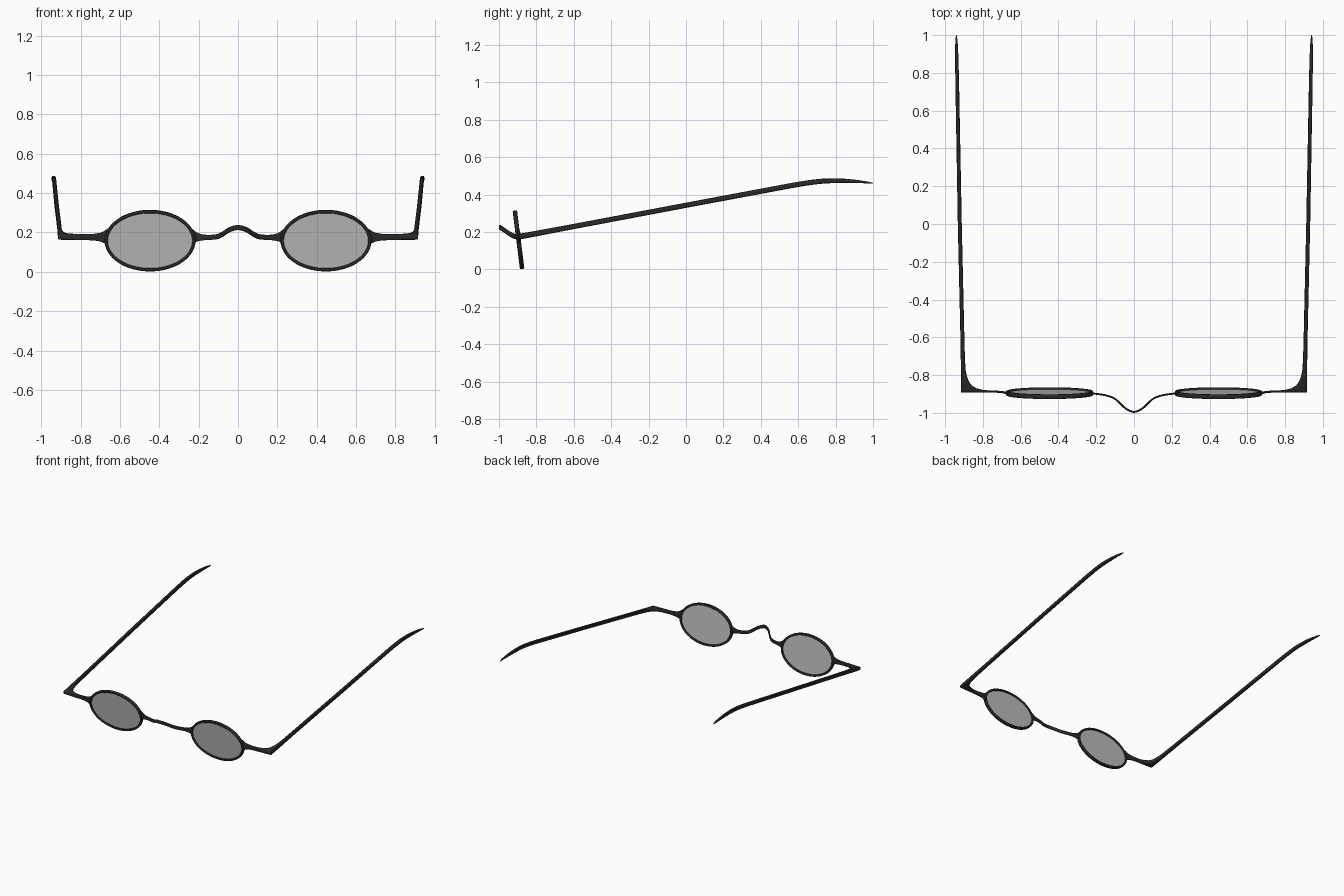
import bpy, bmesh, math
from mathutils import Vector

if "Cube" in bpy.data.objects:
    bpy.data.objects.remove(bpy.data.objects["Cube"])


def material(name, rgba):
    m = bpy.data.materials.new(name)
    m.diffuse_color = rgba
    m.use_nodes = True
    m.node_tree.nodes["Principled BSDF"].inputs["Base Color"].default_value = m.diffuse_color
    return m


FRAME = material("frame_black", (0.022, 0.022, 0.023, 1))
LENS = material("lens_grey", (0.5, 0.5, 0.5, 1))
TILT = math.radians(7.2)
CENTRE = Vector((0.447, -0.8955, 0.1585))

# rounded-rectangle cross-section in the range -1..1
C = 0.55
SECTION = [(-1, -C), (-1, C), (-0.86, 0.86), (-C, 1), (C, 1), (0.86, 0.86),
           (1, C), (1, -C), (0.86, -0.86), (C, -1), (-C, -1), (-0.86, -0.86)]


def loft(name, rings, mat, closed=False, mirror=True):
    bm = bmesh.new()
    vs = [[bm.verts.new(p) for p in r] for r in rings]
    n = len(vs[0])
    for i in range(len(vs) if closed else len(vs) - 1):
        a, b = vs[i], vs[(i + 1) % len(vs)]
        for j in range(n):
            k = (j + 1) % n
            bm.faces.new((a[j], a[k], b[k], b[j]))
    if not closed:
        bm.faces.new(vs[0])
        bm.faces.new(vs[-1])
    bmesh.ops.recalc_face_normals(bm, faces=bm.faces)
    me = bpy.data.meshes.new(name)
    bm.to_mesh(me)
    bm.free()
    me.shade_smooth()
    me.set_sharp_from_angle(angle=math.radians(40))
    me.materials.append(mat)
    ob = bpy.data.objects.new(name, me)
    bpy.context.collection.objects.link(ob)
    if mirror:
        ob.modifiers.new("Mirror", 'MIRROR').use_mirror_merge = False
    return ob


def bar_ring(outer, inner, h):
    # section spanning from outer to inner point, with half height h
    o, i = Vector(outer), Vector(inner)
    return [o.lerp(i, (a + 1) / 2) + Vector((0, 0, b * h)) for a, b in SECTION]


def on_lens(x, y, z):
    # tilted lens plane to world
    return CENTRE + Vector((x, y * math.cos(TILT) - z * math.sin(TILT),
                            y * math.sin(TILT) + z * math.cos(TILT)))


# rims
N = 64
rings = []
for i in range(N):
    t = 2 * math.pi * i / N
    c, s = math.cos(t), math.sin(t)
    rings.append([on_lens((0.223 + 0.008 * a) * c, 0.012 * b, (0.149 + 0.008 * a) * s)
                  for a, b in SECTION])
loft("rim", rings, FRAME, closed=True)

# lenses
loft("lens", [[on_lens(0.219 * math.cos(2 * math.pi * i / N), y,
                       0.145 * math.sin(2 * math.pi * i / N)) for i in range(N)]
              for y in (-0.003, 0.003)], LENS)

# side arms: hinge bar, filled corner and temple in one sweep
# (outer x, outer y, inner x, inner y, half height)
ZB = 0.176
PLAN = [(0.664, -0.904, 0.664, -0.889, 0.044), (0.680, -0.900, 0.680, -0.887, 0.031),
        (0.700, -0.895, 0.700, -0.884, 0.022), (0.730, -0.893, 0.730, -0.882, 0.017),
        (0.770, -0.892, 0.770, -0.881, 0.015), (0.810, -0.892, 0.800, -0.878, 0.015),
        (0.850, -0.892, 0.835, -0.869, 0.015), (0.885, -0.892, 0.859, -0.854, 0.015),
        (0.915, -0.892, 0.874, -0.834, 0.015), (0.9155, -0.850, 0.884, -0.808, 0.015),
        (0.916, -0.800, 0.891, -0.775, 0.015), (0.917, -0.730, 0.895, -0.715, 0.0145),
        (0.919, -0.600, 0.898, -0.600, 0.014)]


def rise(y):
    return ZB + 0.1885 * max(0, y + 0.885)


rings = [bar_ring((ox, oy, rise(oy)), (ix, iy, rise(iy)), h) for ox, oy, ix, iy, h in PLAN]
# temple: y, z, half width, half height
for y, z, w, h in [(0, 0.343, 0.0105, 0.014), (0.55, 0.446, 0.010, 0.014),
                   (0.62, 0.458, 0.010, 0.014), (0.68, 0.467, 0.010, 0.0138),
                   (0.74, 0.473, 0.0098, 0.0133), (0.80, 0.4745, 0.0095, 0.0125),
                   (0.86, 0.4735, 0.009, 0.011), (0.92, 0.470, 0.008, 0.008),
                   (0.97, 0.465, 0.006, 0.005), (1.0, 0.461, 0.002, 0.002)]:
    x = 0.9205 + 0.0200 * (y + 0.1) / 1.1
    rings.append(bar_ring((x + w, y, z), (x - w, y, z), h))
loft("side_arm", rings, FRAME)

# nose bridge: x, y, z, half height, smoothed through the points
half = [(0.231, -0.897, 0.177, 0.040), (0.212, -0.898, 0.177, 0.025),
        (0.185, -0.901, 0.175, 0.016), (0.150, -0.907, 0.175, 0.013),
        (0.110, -0.920, 0.178, 0.013), (0.080, -0.943, 0.190, 0.013),
        (0.045, -0.976, 0.213, 0.013), (0.0, -0.995, 0.225, 0.013)]
pts = [Vector((-x, y, z, h)) for x, y, z, h in half]
pts += [Vector(p) for p in reversed(half[:-1])]
path = []
for i in range(len(pts) - 1):
    p0, p1, p2, p3 = (pts[max(0, min(len(pts) - 1, i + k))] for k in (-1, 0, 1, 2))
    for t in (0, 0.25, 0.5, 0.75):
        path.append(0.5 * (2 * p1 + (p2 - p0) * t + (2 * p0 - 5 * p1 + 4 * p2 - p3) * t * t
                           + (3 * p1 - p0 - 3 * p2 + p3) * t ** 3))
path.append(pts[-1])
rings = []
for i, p in enumerate(path):
    d = path[min(i + 1, len(path) - 1)] - path[max(i - 1, 0)]
    nrm = Vector((-d[1], d[0], 0)).normalized() * 0.005
    c = Vector(p[:3])
    rings.append(bar_ring(c - nrm, c + nrm, p[3]))
loft("nose_bridge", rings, FRAME, mirror=False)
